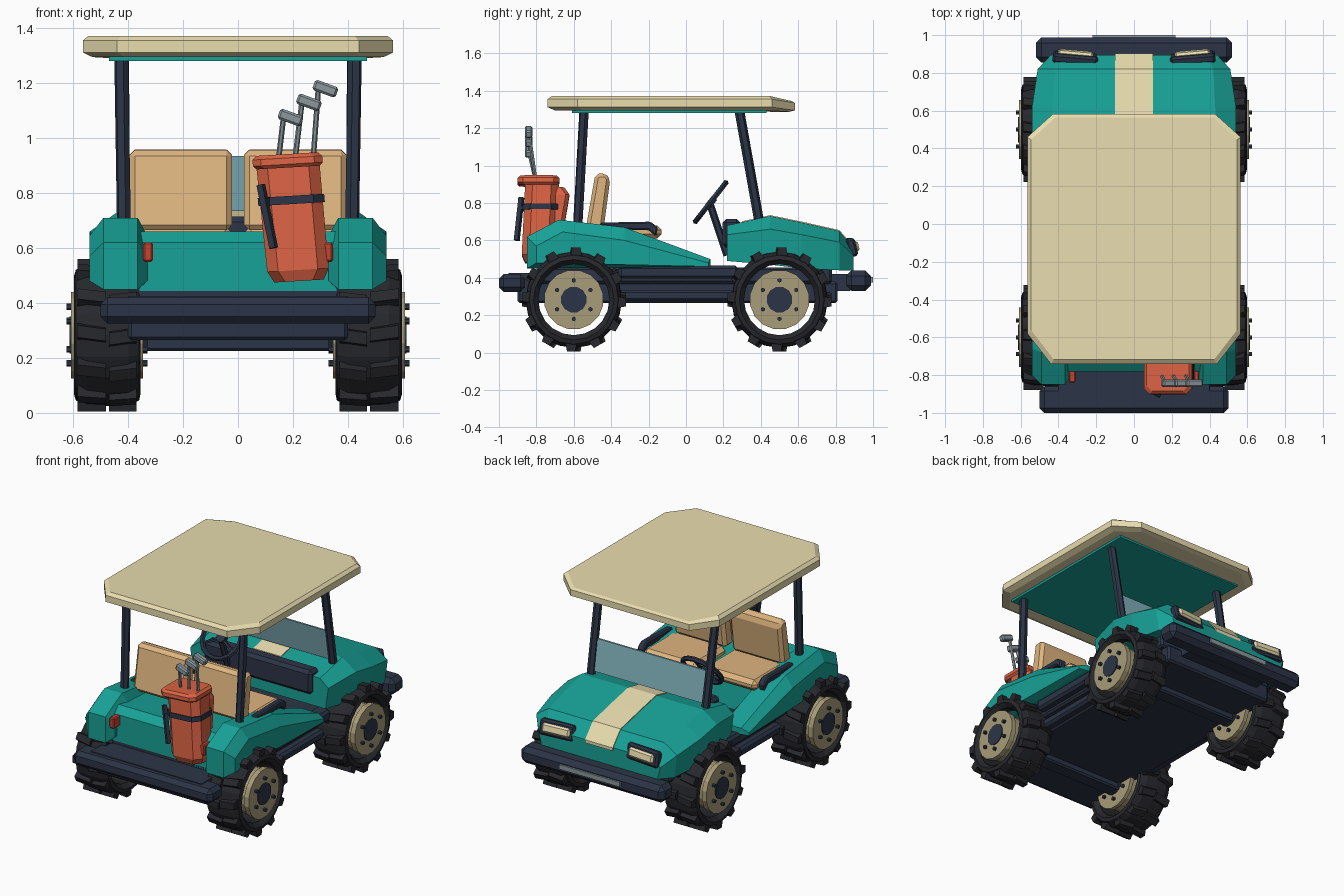
import bpy, bmesh, math
from mathutils import Vector, Matrix

if "Cube" in bpy.data.objects:
    bpy.data.objects.remove(bpy.data.objects["Cube"])


def mat(name, hexa):
    m = bpy.data.materials.new(name)
    c = [int(hexa[i:i + 2], 16) / 255 for i in (0, 2, 4)]
    m.diffuse_color = [(v / 12.92 if v < .04 else ((v + .055) / 1.055) ** 2.4) for v in c] + [1]
    m.use_nodes = True
    m.node_tree.nodes["Principled BSDF"].inputs["Base Color"].default_value = m.diffuse_color
    return m


TEAL, CREAM, TAN = mat("teal", "17a297"), mat("cream", "e8dcae"), mat("tan", "dfb57f")
DARK, TYRE, ORANGE = mat("dark", "2b3446"), mat("tyre", "27282d"), mat("orange", "dc6344")
GLASS, STEEL, RIM = mat("glass", "7fb0ba"), mat("steel", "8c999e"), mat("rim", "a89c78")
RED = mat("red", "c9432f")


def loft(name, rings, m, closed=False, bevel=0):
    """Skin a list of equal-length point rings; caps unless closed into a loop."""
    bm = bmesh.new()
    vs = [[bm.verts.new(p) for p in r] for r in rings]
    n, k = len(vs[0]), len(vs)
    for i in range(k if closed else k - 1):
        a, b = vs[i], vs[(i + 1) % k]
        for j in range(n):
            bm.faces.new((a[j], a[(j + 1) % n], b[(j + 1) % n], b[j]))
    if not closed:
        bm.faces.new(vs[0])
        bm.faces.new(vs[-1])
    bmesh.ops.recalc_face_normals(bm, faces=bm.faces)
    me = bpy.data.meshes.new(name)
    bm.to_mesh(me)
    bm.free()
    ob = bpy.data.objects.new(name, me)
    bpy.context.collection.objects.link(ob)
    me.materials.append(m)
    if bevel:
        b = ob.modifiers.new("bevel", 'BEVEL')
        b.width, b.segments = bevel, 1
    return ob


def prism(name, yz, x0, x1, m, bevel=0):
    return loft(name, [[(x, y, z) for y, z in yz] for x in (x0, x1)], m, bevel=bevel)


def box(name, x, y, z, m, bevel=0):
    yz = [(y[0], z[0]), (y[1], z[0]), (y[1], z[1]), (y[0], z[1])]
    return prism(name, yz, x[0], x[1], m, bevel)


def rod(name, p, q, r, m, n=6, r2=None):
    p, q = Vector(p), Vector(q)
    rot = (q - p).to_track_quat('Z', 'Y')
    def ring(c, rad):
        return [c + rot @ Vector((rad * math.cos(t), rad * math.sin(t), 0))
                for t in (2 * math.pi * (i + .5) / n for i in range(n))]
    return loft(name, [ring(p, r), ring(q, r2 or r)], m)


def sweep_ring(name, section, n, centre, rot, m):
    """Revolve (radius, height) section about a local z axis."""
    rings = [[centre + rot @ Vector((r * math.cos(a), r * math.sin(a), h)) for r, h in section]
             for a in (2 * math.pi * i / n for i in range(n))]
    return loft(name, rings, m, closed=True)


# Wheels: hollow tyre, treads, rim, hub, bolts
ZC = .283
TYRE_SEC = [(.19, .385), (.215, .355), (.238, .36), (.256, .40), (.258, .475),
            (.256, .55), (.238, .59), (.215, .597), (.19, .57)]
for s in (-1, 1):
    rot = Matrix.Rotation(s * math.pi / 2, 3, 'Y')
    for yc in (-.6, .5):
        c = Vector((0, yc, ZC))
        sweep_ring("tyre", TYRE_SEC, 20, c, rot, TYRE)
        for i in range(12):
            a = math.radians(30 * i)
            o = Vector((0, math.cos(a), math.sin(a)))
            t = Vector((0, -math.sin(a), math.cos(a)))
            for x0, x1, sk in ((.37, .47, .014), (.48, .585, -.014)):
                rings = [[c + Vector((s * x, 0, 0)) + o * r + t * (w + k)
                          for r, w in ((.235, -.03), (.235, .03), (.278, .022), (.278, -.022))]
                         for x, k in ((x0, 0), (x1, sk))]
                loft("tread_block", rings, TYRE)
        def axial(name, x0, x1, r, m, n, off=(0, 0)):
            d = Vector((0, off[0], off[1]))
            rod(name, c + d + Vector((s * x0, 0, 0)), c + d + Vector((s * x1, 0, 0)), r, m, n)
        axial("wheel_rim", .35, .60, .145, RIM, 16)
        axial("rim_lip", .575, .608, .16, RIM, 16)
        axial("rim_lip_inner", .345, .37, .16, RIM, 16)
        axial("wheel_hub", .33, .613, .07, DARK, 12)
        for i in range(6):
            a = math.radians(60 * i + 30)
            axial("wheel_bolt", .33, .625, .012, DARK, 6, (.103 * math.cos(a), .103 * math.sin(a)))
for yc in (-.6, .5):
    box("axle", (-.36, .36), (yc - .05, yc + .05), (.225, .33), DARK, .01)

# Chassis, sills, bumpers
box("chassis", (-.40, .40), (-.9, .81), (.265, .38), DARK, .012)
box("floor", (-.43, .43), (-.78, .78), (.37, .455), DARK, .012)
for s in (-1, 1):
    box("sill_upper", (s * .38, s * .48), (-.36, .28), (.395, .465), DARK, .015)
    box("sill_lower", (s * .38, s * .45), (-.36, .26), (.275, .335), DARK, .015)
box("rear_deck", (-.4, .4), (-.95, -.7), (.36, .425), DARK)
box("rear_bumper", (-.5, .5), (-1, -.86), (.325, .42), DARK, .025)
box("front_bumper", (-.52, .52), (.855, .988), (.33, .44), DARK, .03)
box("front_bumper_mount", (-.3, .3), (.78, .88), (.33, .42), DARK)
box("plate", (-.22, .22), (.98, 1), (.375, .405), STEEL)

# Front body lofted along y: (y, bottom, shoulder z, top, half width, top half width)
front = [(.22, .49, .63, .68, .50, .44), (.45, .47, .66, .73, .54, .44),
         (.62, .45, .63, .695, .54, .43), (.82, .44, .59, .65, .51, .42), (.895, .44, .52, .56, .44, .39)]
loft("front_body", [[(-w + .02, y, b), (-w, y, sh), (-t, y, top), (t, y, top), (w, y, sh), (w - .02, y, b)]
                    for y, b, sh, top, w, t in front], TEAL)
loft("hood_stripe", [[(-.1, y, z), (.1, y, z), (.1, y, z - .02), (-.1, y, z - .02)]
                     for y, z in ((.3, .702), (.45, .735), (.62, .70), (.82, .655), (.902, .562))], CREAM)
box("dashboard", (-.39, .39), (.195, .29), (.56, .715), DARK, .02)
for s in (-1, 1):
    for name, hx, y0, y1, hz, m in (("headlight_housing", .12, -.03, .02, .05, DARK),
                                    ("headlight_lens", .095, .01, .035, .03, CREAM)):
        ob = box(name, (-hx, hx), (y0, y1), (-hz, hz), m, .012)
        ob.location = (s * .31, .882, .563)
        ob.rotation_euler = (math.radians(14), 0, s * math.radians(5))

# Rear body: centre and two fender pods
prism("rear_body", [(-.78, .425), (-.78, .62), (-.73, .66), (-.17, .62), (-.14, .45)], -.36, .36, TEAL)
P = [(-.85, .45), (-.85, .62), (-.68, .71), (-.33, .67), (.13, .5), (.13, .46)]
Q = [(-.80, .48), (-.80, .57), (-.66, .645), (-.33, .60), (.12, .48), (.12, .46)]
for s in (-1, 1):
    loft("rear_fender", [[(s * x, y, z) for y, z in prof]
                         for x, prof in ((.33, Q), (.365, P), (.49, P), (.54, Q))], TEAL)
    box("tail_light", (s * .31, s * .345), (-.84, -.77), (.55, .62), RED, .006)
    # Armrest bar on the fender
    prism("armrest", [(-.46, .66), (-.46, .695), (-.19, .70), (-.15, .67), (-.16, .62), (-.2, .655)],
          s * .415, s * .46, DARK, .008)
    # Seats
    x0, x1 = s * .022, s * .395
    box("seat_cushion", (x0, s * .41), (-.46, -.13), (.61, .68), TAN, .025)
    prism("seat_back", [(-.535, .665), (-.44, .665), (-.405, .93), (-.43, .96), (-.485, .955)],
          x0, x1, TAN, .022)
    # Roof posts
    rod("front_post", (s * .415, .395, .68), (s * .42, .285, 1.295), .026, DARK, 6)
    rod("rear_post", (s * .415, -.58, .66), (s * .425, -.545, 1.295), .026, DARK, 6)

# Windshield
prism("windshield", [(.375, .735), (.387, .735), (.352, .935), (.34, .935)], -.4, .4, GLASS)

# Steering wheel and column
axis = Vector((0, -.787, .617))
rot = axis.to_track_quat('Z', 'Y').to_matrix()
c = Vector((-.21, .132, .805))
sec = [(.13 + .016 * math.cos(a), .016 * math.sin(a)) for a in (math.radians(60 * i) for i in range(6))]
sweep_ring("steering_wheel", sec, 16, c, rot, DARK)
for a in (90, 210, 330):
    a = math.radians(a)
    rod("steering_spoke", c, c + rot @ Vector((.13 * math.cos(a), .13 * math.sin(a), 0)), .011, DARK, 5)
rod("steering_hub", c - axis * .02, c + axis * .015, .032, DARK, 8)
rod("steering_column", (-.21, .13, .79), (-.21, .22, .52), .02, DARK, 6)


# Roof: chamfered outline at several heights, sloping down at the nose
def roof_ring(d, z, zf):
    pts = [(-.44, -.74), (.44, -.74), (.565, -.58), (.565, .46), (.43, .582), (-.43, .582), (-.565, .46), (-.565, -.58)]
    return [(x * (1 - d / .56), y * (1 - d / .66), zf if y > .5 else z) for x, y in pts]


loft("roof", [roof_ring(.035, 1.295, 1.287), roof_ring(0, 1.312, 1.295),
              roof_ring(0, 1.355, 1.335), roof_ring(.02, 1.372, 1.345)], CREAM)
box("roof_liner", (-.47, .47), (-.61, .43), (1.28, 1.31), TEAL)


# Golf bag: bevelled leaning box, collar, pocket, belts, strap
def bag_ring(z, hx, hy, ch=.04, dy=0):
    t = (z - .48) / .42
    cx, cy = .222 - .04 * t, -.79 + .02 * t + dy
    tilt = -.06
    pts = [(-hx, -hy + ch), (-hx + ch, -hy), (hx - ch, -hy), (hx, -hy + ch),
           (hx, hy - ch), (hx - ch, hy), (-hx + ch, hy), (-hx, hy - ch)]
    return [(cx + x, cy + y, z - tilt * x) for x, y in pts]


loft("golf_bag", [bag_ring(.48, .09, .07), bag_ring(.52, .112, .09), bag_ring(.9, .115, .09)], ORANGE)
loft("bag_pocket", [bag_ring(.6, .08, .05, .02, .07), bag_ring(.84, .09, .07, .02, .08),
                    bag_ring(.88, .08, .05, .02, .07)], ORANGE)
loft("bag_collar", [bag_ring(.893, .115, .10, .03, -.02), bag_ring(.905, .127, .112, .03, -.02),
                    bag_ring(.928, .127, .112, .03, -.02), bag_ring(.942, .112, .097, .03, -.02)], ORANGE)
loft("bag_belt", [bag_ring(.76, .121, .097), bag_ring(.79, .121, .097)], DARK)
rod("bag_strap", (.13, -.905, .6), (.083, -.88, .83), .017, DARK, 4)
rod("bag_strap_link", (.095, -.89, .775), (.12, -.84, .775), .014, DARK, 4)

# Golf clubs
for x0, x1, z1 in ((.145, .165, 1.07), (.205, .232, 1.125), (.272, .292, 1.175)):
    rod("club_shaft", (x0, -.80, .90), (x1, -.84, z1), .01, STEEL, 6)
    head = box("club_head", (-.045, .045), (-.02, .02), (-.02, .02), STEEL, .008)
    head.location = (x1 + .026, -.842, z1 + .005)
    head.rotation_euler = (0, math.radians(20), 0)
